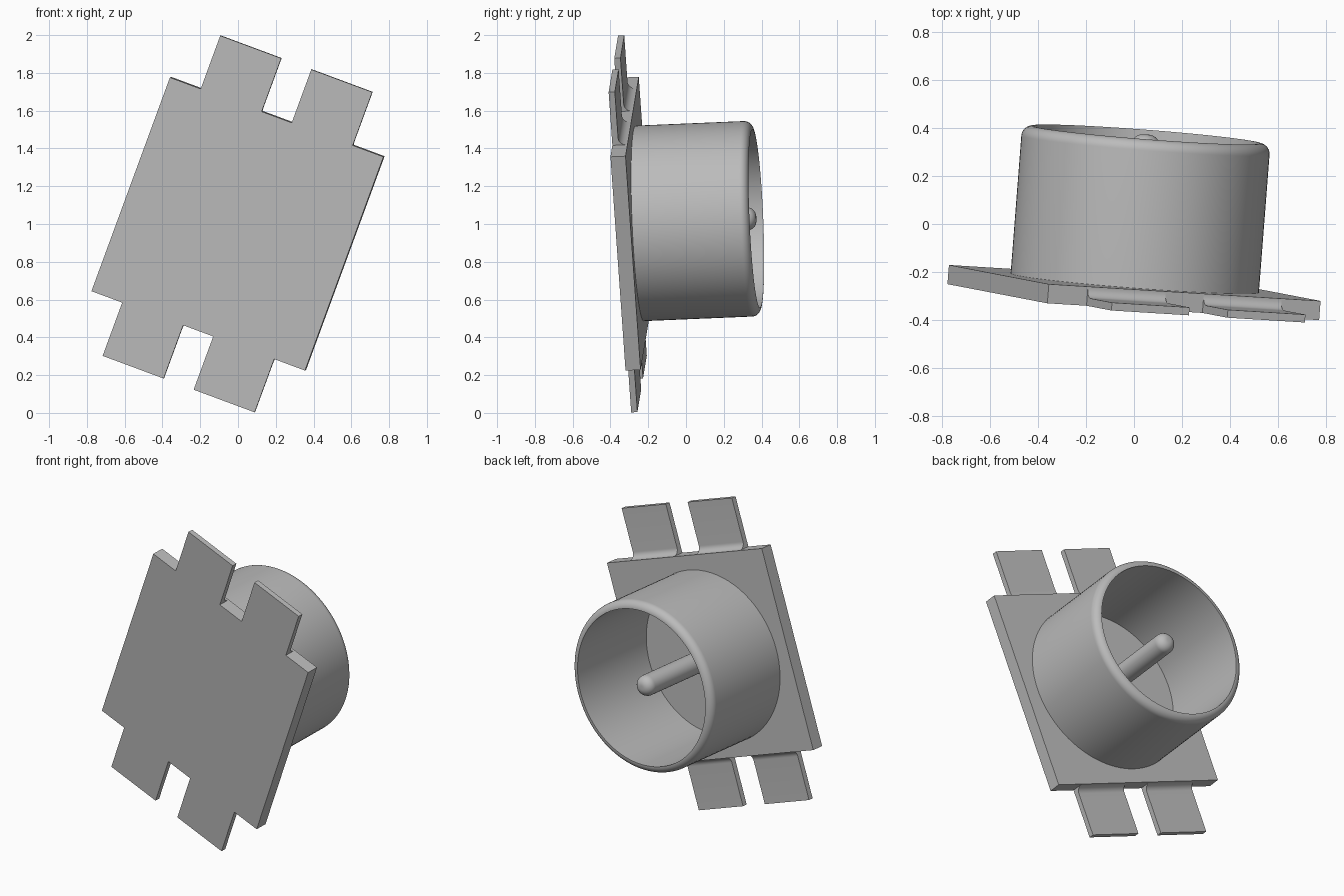
import bpy, bmesh
from math import sin, cos, pi, radians
from mathutils import Vector, Matrix

cube = bpy.data.objects.get("Cube")
if cube:
    bpy.data.objects.remove(cube)

# Single grey material
grey = bpy.data.materials.new("plain grey")
grey.use_nodes = True
colour = (0.5, 0.5, 0.5, 1)
grey.diffuse_color = colour
grey.node_tree.nodes["Principled BSDF"].inputs["Base Color"].default_value = colour

# Tilted frame: local x and y lie in the plate, local z is the cup axis
axis = Vector((0.0775, 1, 0.042)).normalized()
across = Vector((-1.13, 0.07, 0.42))
across = (across - axis * across.dot(axis)).normalized()
up = axis.cross(across)
frame = Matrix((across, up, axis)).transposed().to_4x4()
frame.translation = (-0.003, -0.325, 1.0)

HALF, THICK = 0.604, 0.08
TAB_END, TAB_THICK, FILLET = 0.905, 0.033, 0.04
TAB_IN, TAB_OUT = 0.085, 0.43


def finish(name, bm, smooth=True):
    bmesh.ops.recalc_face_normals(bm, faces=bm.faces)
    mesh = bpy.data.meshes.new(name)
    bm.to_mesh(mesh)
    bm.free()
    mesh.materials.append(grey)
    obj = bpy.data.objects.new(name, mesh)
    bpy.context.collection.objects.link(obj)
    obj.matrix_world = frame
    if smooth:
        bpy.ops.object.select_all(action="DESELECT")
        obj.select_set(True)
        bpy.context.view_layer.objects.active = obj
        bpy.ops.object.shade_smooth_by_angle(angle=radians(30))
    return obj


def arc(cx, cz, r, start, end, steps=10):
    angles = [start + (end - start) * i / steps for i in range(steps + 1)]
    return [(cx + r * cos(a), cz + r * sin(a)) for a in angles]


def revolve(name, profile, segments=96):
    bm = bmesh.new()
    verts = [bm.verts.new((r, 0, z)) for r, z in profile]
    edges = [bm.edges.new(pair) for pair in zip(verts, verts[1:])]
    bmesh.ops.spin(bm, geom=verts + edges, cent=(0, 0, 0), axis=(0, 0, 1),
                   angle=2 * pi, steps=segments)
    bmesh.ops.remove_doubles(bm, verts=bm.verts, dist=0.0001)
    return finish(name, bm)


def tab(name, x0, x1, side):
    # Thin tab, flush with the plate front, filleted into the plate edge
    profile = [(HALF, 0), (TAB_END, 0), (TAB_END, TAB_THICK)]
    profile += arc(HALF + FILLET, TAB_THICK + FILLET, FILLET, -pi / 2, -pi)
    bm = bmesh.new()
    face = bm.faces.new([bm.verts.new((x0, y * side, z)) for y, z in profile])
    extruded = bmesh.ops.extrude_face_region(bm, geom=[face])["geom"]
    bmesh.ops.translate(bm, vec=(x1 - x0, 0, 0),
                        verts=[v for v in extruded if isinstance(v, bmesh.types.BMVert)])
    return finish(name, bm)


# Square base plate
bm = bmesh.new()
bmesh.ops.create_cube(bm, size=1)
bmesh.ops.scale(bm, vec=(2 * HALF, 2 * HALF, THICK), verts=bm.verts)
bmesh.ops.translate(bm, vec=(0, 0, THICK / 2), verts=bm.verts)
finish("base_plate", bm, smooth=False)

# Two tabs on the upper edge and two on the lower edge
for row, side in (("upper", 1), ("lower", -1)):
    tab(row + "_right_tab", TAB_IN, TAB_OUT, side)
    tab(row + "_left_tab", -TAB_OUT, -TAB_IN, side)

# Open cup with a rounded outer rim
TOP, OUTER, WALL = 0.70, 0.518, 0.045
revolve("cup_wall", [(OUTER, THICK)]
        + arc(OUTER - WALL, TOP - WALL, WALL, 0, pi / 2)
        + [(OUTER - WALL, THICK)])

# Central pin with a rounded tip
PIN, ROUND = 0.062, 0.052
revolve("centre_pin", [(PIN, THICK)]
        + arc(PIN - ROUND, TOP - ROUND, ROUND, 0, pi / 2)
        + [(0, TOP)], 48)
